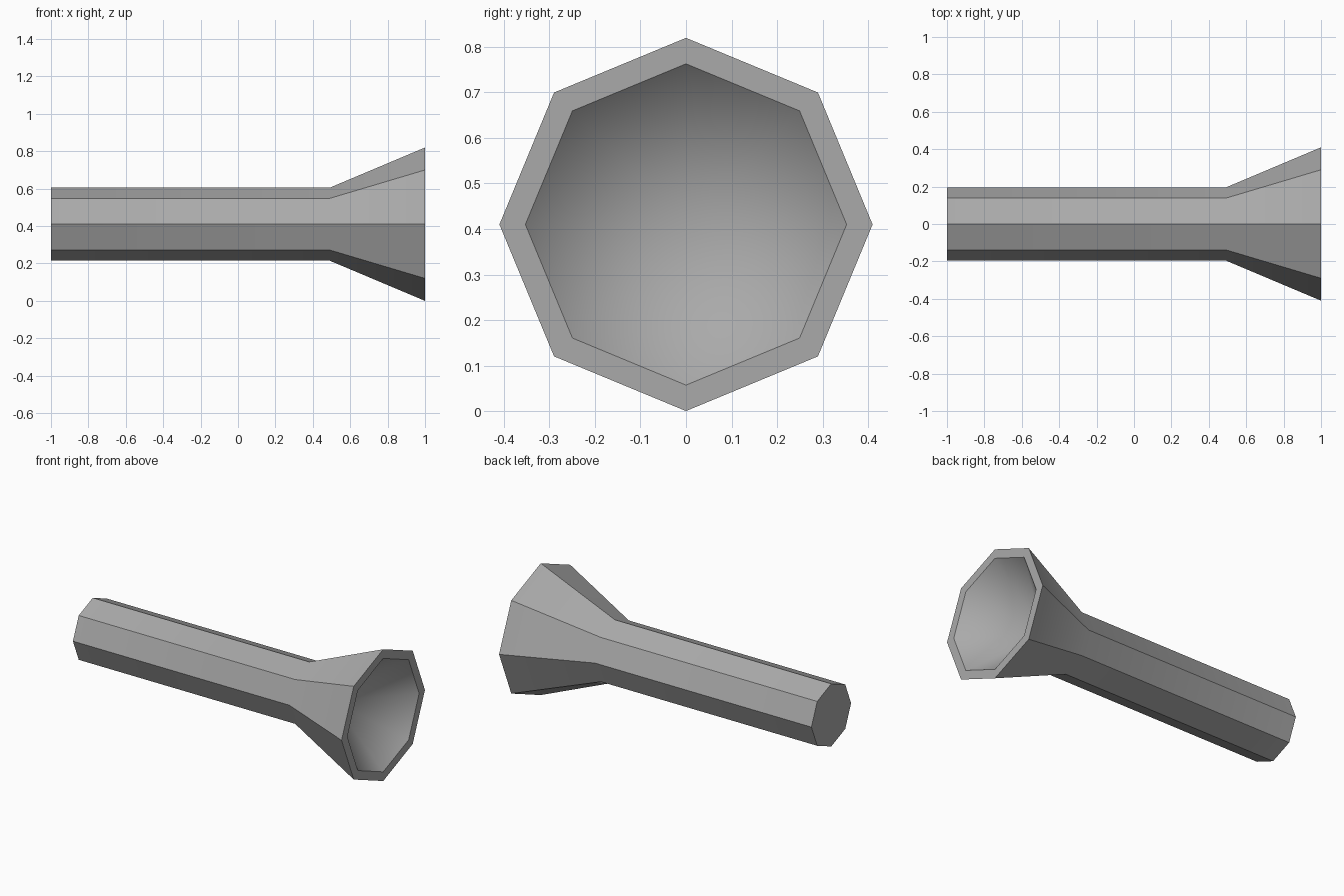
import bpy
import bmesh
from math import cos, sin, pi, radians

cube = bpy.data.objects.get("Cube")
if cube:
    bpy.data.objects.remove(cube, do_unlink=True)

SIDES = 8
AXIS_Z = 0.41

grey = bpy.data.materials.new("mid_grey")
grey.use_nodes = True
colour = (0.4, 0.4, 0.4, 1)
grey.diffuse_color = colour
grey.node_tree.nodes["Principled BSDF"].inputs["Base Color"].default_value = colour


def lathe_along_x(name, profile):
    """Sweep (x, radius) points around the x axis; radius 0 makes a single tip."""
    bm = bmesh.new()
    rings = []
    for x, r in profile:
        if r == 0:
            rings.append([bm.verts.new((x, 0, AXIS_Z))] * SIDES)
        else:
            rings.append([bm.verts.new((x, r * cos(2 * pi * i / SIDES),
                                        AXIS_Z + r * sin(2 * pi * i / SIDES)))
                          for i in range(SIDES)])
    bm.faces.new(rings[0])
    for a, b in zip(rings, rings[1:]):
        for i in range(SIDES):
            j = (i + 1) % SIDES
            corners = dict.fromkeys((a[i], a[j], b[j], b[i]))
            bm.faces.new(list(corners))
    bmesh.ops.recalc_face_normals(bm, faces=bm.faces)
    mesh = bpy.data.meshes.new(name)
    bm.to_mesh(mesh)
    bm.free()
    mesh.materials.append(grey)
    obj = bpy.data.objects.new(name, mesh)
    bpy.context.collection.objects.link(obj)
    return obj


# Handle, flared head, rim and hollow reflector in one closed shell
torch = lathe_along_x("torch_body", [
    (-1.0, 0.195),   # closed tail
    (0.49, 0.195),   # end of handle
    (1.0, 0.41),     # outer rim
    (1.0, 0.353),    # inner rim
    (0.65, 0),       # bottom of reflector
])

bpy.ops.object.select_all(action="DESELECT")
torch.select_set(True)
bpy.context.view_layer.objects.active = torch
bpy.ops.object.shade_smooth_by_angle(angle=radians(36))
